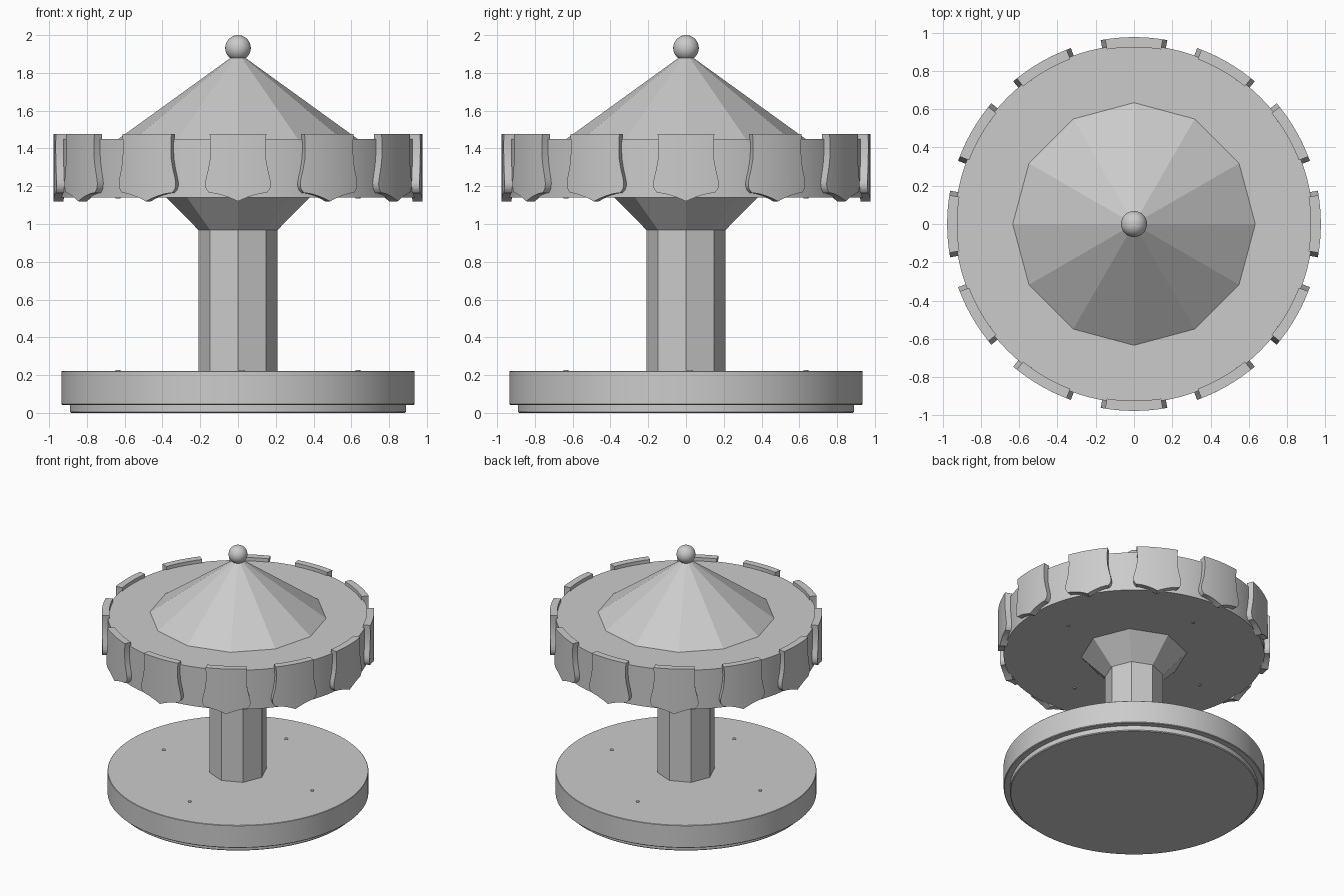
import bpy
import math

if "Cube" in bpy.data.objects:
    bpy.data.objects.remove(bpy.data.objects["Cube"])

grey = bpy.data.materials.new("plain grey")
grey.use_nodes = True
COLOUR = (0.6, 0.6, 0.6, 1)
grey.diffuse_color = COLOUR
grey.node_tree.nodes["Principled BSDF"].inputs["Base Color"].default_value = COLOUR


def make(name, verts, faces, smooth=True):
    mesh = bpy.data.meshes.new(name)
    mesh.from_pydata(verts, [], faces)
    mesh.materials.append(grey)
    if smooth:
        mesh.shade_smooth()
        mesh.set_sharp_from_angle(angle=math.radians(35))
    obj = bpy.data.objects.new(name, mesh)
    bpy.context.collection.objects.link(obj)
    return obj


def lathe(name, profile, sides, smooth=True, centre=(0, 0)):
    """Closed solid from (radius, z) rings listed bottom to top."""
    verts = []
    for r, z in profile:
        for i in range(sides):
            a = math.tau * i / sides
            verts.append((centre[0] + r * math.cos(a), centre[1] + r * math.sin(a), z))
    faces = [tuple(reversed(range(sides))),
             tuple(range(len(verts) - sides, len(verts)))]
    for k in range(len(profile) - 1):
        for i in range(sides):
            j = (i + 1) % sides
            a, b = k * sides, (k + 1) * sides
            faces.append((a + i, a + j, b + j, b + i))
    return make(name, verts, faces, smooth)


# Round platform with a stepped foot
lathe("platform", [(0.884, 0), (0.89, 0.006), (0.89, 0.042), (0.93, 0.042),
                   (0.935, 0.047), (0.935, 0.219), (0.932, 0.222)], 96)

# Eight-sided column that flares under the canopy
lathe("column", [(0.208, 0.2), (0.208, 0.967), (0.385, 1.145)], 8, False)

# Canopy drum, faceted roof and finial
lathe("canopy_drum", [(0.935, 1.14), (0.935, 1.45)], 96)
lathe("roof_cone", [(0.635, 1.449), (0.004, 1.905)], 12, False)
bpy.ops.mesh.primitive_uv_sphere_add(segments=32, ring_count=16, radius=0.068,
                                     location=(0, 0, 1.932))
ball = bpy.context.object
ball.name = "finial_ball"
ball.data.materials.append(grey)
ball.data.shade_smooth()

# Small peg ends on the platform and under the drum
for n in range(4):
    a = math.radians(2 + 90 * n)
    at = (0.635 * math.cos(a), 0.635 * math.sin(a))
    lathe(f"platform_peg_{n + 1}", [(0.013, 0.21), (0.013, 0.227)], 12, True, at)
    lathe(f"drum_peg_{n + 1}", [(0.013, 1.134), (0.013, 1.15)], 12, True, at)

# Shield panel rows: height and half width, from top to bottom
ROWS = [(1.477, 0.15), (1.44, 0.147), (1.39, 0.146), (1.34, 0.149), (1.29, 0.158),
        (1.25, 0.168), (1.22, 0.174), (1.197, 0.173), (1.18, 0.166), (1.165, 0.152)]
COLS = 16
OUTER, INNER = 0.976, 0.923


def panel(name, turn):
    rows, w = len(ROWS), COLS + 1
    verts = []
    for radius in (OUTER, INNER):
        for k, (z, half) in enumerate(ROWS):
            drop = max(0, k - 5) / (rows - 6)
            for c in range(w):
                t = 2 * c / COLS - 1
                a = turn + math.asin(half * t / OUTER)
                dip = 0.045 * (1 - abs(t)) ** 1.6 * drop
                verts.append((radius * math.cos(a), radius * math.sin(a), z - dip))
    back = rows * w
    faces = []
    for k in range(rows - 1):
        for c in range(COLS):
            p = k * w + c
            q = p + w
            faces.append((p, q, q + 1, p + 1))
            faces.append((back + p, back + p + 1, back + q + 1, back + q))
    # Rim joining the outer and inner skins
    rim = [c for c in range(w)]
    rim += [k * w + COLS for k in range(1, rows)]
    rim += [(rows - 1) * w + c for c in reversed(range(COLS))]
    rim += [k * w for k in reversed(range(1, rows - 1))]
    for p, q in zip(rim, rim[1:] + rim[:1]):
        faces.append((p, q, back + q, back + p))
    make(name, verts, faces)


for n in range(12):
    panel(f"shield_panel_{n + 1}", math.tau * n / 12)
